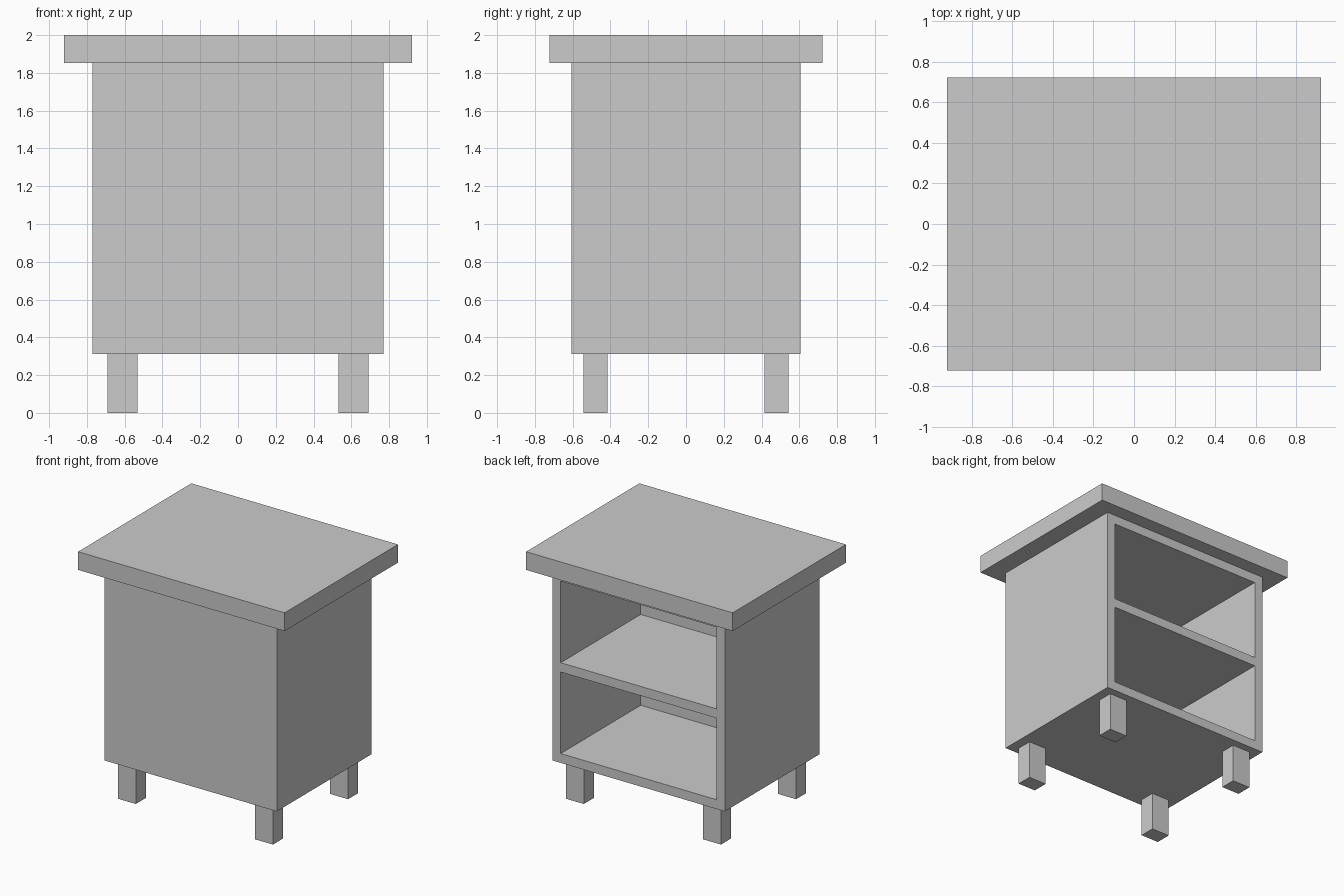
import bpy

if "Cube" in bpy.data.objects:
    bpy.data.objects.remove(bpy.data.objects["Cube"])


def box(name, x, y, z):
    """Box from (min, max) ranges along each axis."""
    bpy.ops.mesh.primitive_cube_add(size=1, location=[(a + b) / 2 for a, b in (x, y, z)])
    ob = bpy.context.object
    ob.name = name
    ob.scale = [b - a for a, b in (x, y, z)]
    bpy.ops.object.transform_apply(location=False, rotation=False, scale=True)
    return ob


BX, BY = 0.77, 0.605        # cabinet half width and half depth
Z0, Z1 = 0.312, 1.853       # cabinet bottom and top
T = 0.075                   # panel thickness
H = (Z1 - Z0 - 3 * T) / 2   # height of each compartment

# Overhanging top
box("table_top", (-0.922, 0.922), (-0.722, 0.722), (Z1, 2.0))

# Cabinet with two compartments open at the back
cabinet = box("cabinet", (-BX, BX), (-BY, BY), (Z0, Z1))
for i in range(2):
    z = Z0 + T + i * (H + T)
    cutter = box("compartment_cutter", (-BX + T, BX - T), (-0.415, BY + 0.1), (z, z + H))
    cutter.hide_render = True
    mod = cabinet.modifiers.new("compartment", 'BOOLEAN')
    mod.operation = 'DIFFERENCE'
    mod.solver = 'EXACT'
    mod.object = cutter
    bpy.context.view_layer.objects.active = cabinet
    bpy.ops.object.modifier_apply(modifier=mod.name)
    bpy.data.objects.remove(cutter)

# Four legs
for sx, side in ((-1, "left"), (1, "right")):
    for sy, end in ((-1, "front"), (1, "back")):
        x = sorted((sx * 0.532, sx * 0.692))
        y = sorted((sy * 0.415, sy * 0.543))
        box(f"{end}_{side}_leg", x, y, (0, Z0))
